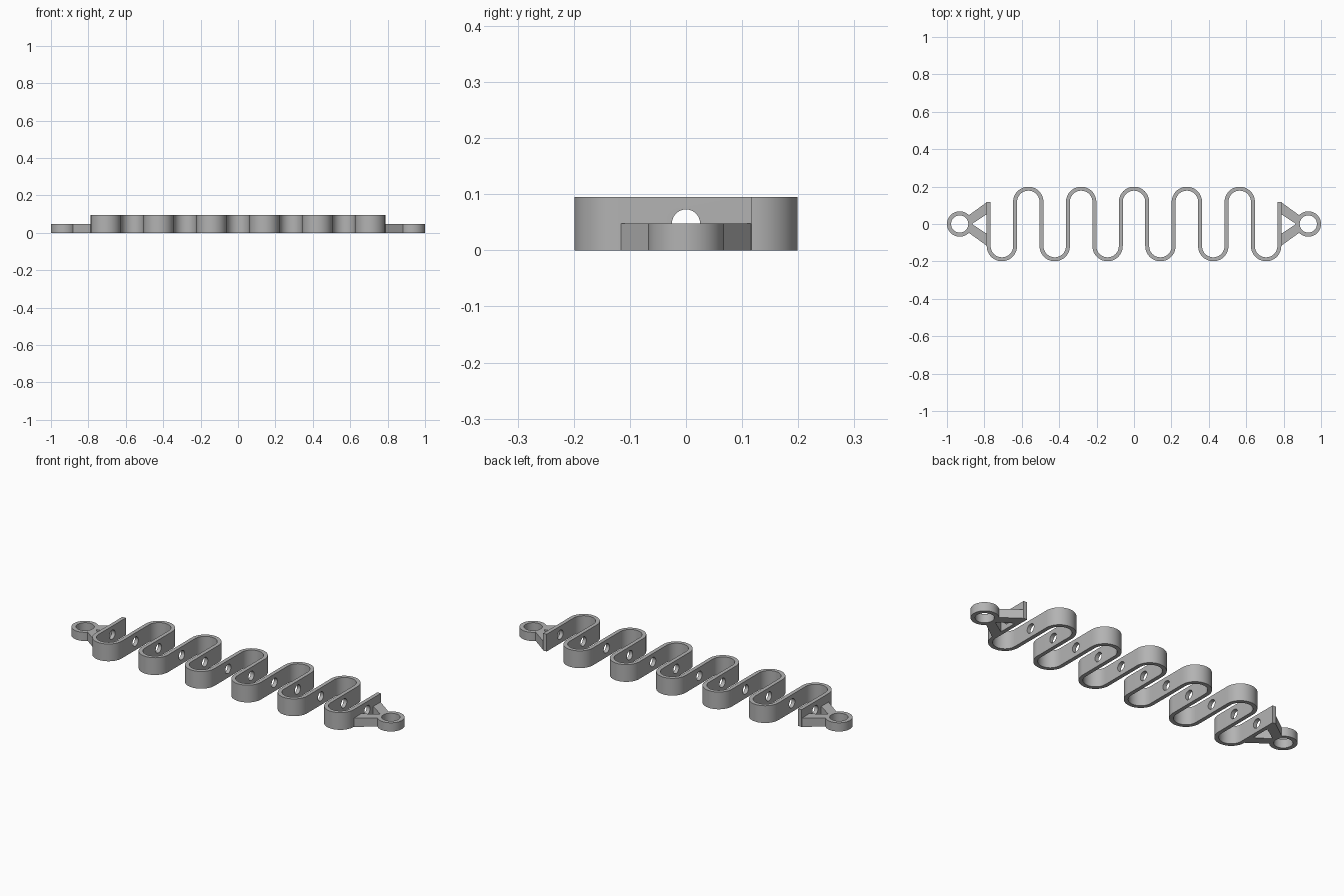
import bpy, bmesh, math
from mathutils import Vector

cube = bpy.data.objects.get("Cube")
if cube:
    bpy.data.objects.remove(cube, do_unlink=True)

PITCH = 1.554 / 11      # spacing of the straight walls
HALF = 0.0105           # half of the strip thickness
BEND_Y = 0.118          # where the bends begin
HEIGHT = 0.095
LOW = 0.048             # height of the end fittings
RING_X, RING_R, HOLE_R = 0.932, 0.068, 0.046

grey = bpy.data.materials.new("plain_grey")
grey.use_nodes = True
grey.diffuse_color = (0.45, 0.45, 0.45, 1)
grey.node_tree.nodes["Principled BSDF"].inputs["Base Color"].default_value = grey.diffuse_color


def finish(bm, name):
    bmesh.ops.recalc_face_normals(bm, faces=bm.faces)
    mesh = bpy.data.meshes.new(name)
    bm.to_mesh(mesh)
    bm.free()
    mesh.materials.append(grey)
    obj = bpy.data.objects.new(name, mesh)
    bpy.context.collection.objects.link(obj)
    return obj


def smooth(obj):
    bpy.ops.object.select_all(action="DESELECT")
    obj.select_set(True)
    bpy.context.view_layer.objects.active = obj
    bpy.ops.object.shade_smooth_by_angle(angle=math.radians(30))


def band(name, side_a, side_b, height, closed=False):
    """Solid strip between two matching outlines, from the floor up."""
    bm = bmesh.new()
    rows = [[bm.verts.new((p[0], p[1], z)) for p in side]
            for side, z in ((side_a, 0), (side_b, 0), (side_b, height), (side_a, height))]
    n = len(side_a)
    for i in range(n if closed else n - 1):
        j = (i + 1) % n
        for k in range(4):
            a, b = rows[k], rows[(k + 1) % 4]
            bm.faces.new((a[i], a[j], b[j], b[i]))
    if not closed:
        bm.faces.new([r[0] for r in rows])
        bm.faces.new([r[-1] for r in rows])
    return finish(bm, name)


# Serpentine strip: a centre path with normals, offset to both sides
STEPS = 24
path = [(Vector((-5.5 * PITCH, BEND_Y)), Vector((1, 0)))]
for i in range(11):
    s = -1 if i % 2 == 0 else 1
    centre = Vector(((i - 5) * PITCH, s * BEND_Y))
    for k in range(STEPS + 1):
        a = math.pi * (1 - k / STEPS)
        radial = Vector((math.cos(a), s * math.sin(a)))
        path.append((centre + radial * PITCH / 2, radial * s))
path.append((Vector((5.5 * PITCH, BEND_Y)), Vector((-1, 0))))
# the first and last normals follow the neighbouring bends
path[0] = (path[0][0], path[1][1])
path[-1] = (path[-1][0], path[-2][1])
strip = band("serpentine_strip", [p + n * HALF for p, n in path],
             [p - n * HALF for p, n in path], HEIGHT)

# Round hole through every wall
bpy.ops.mesh.primitive_cylinder_add(vertices=32, radius=0.025, depth=1.8,
                                    location=(0, 0, LOW), rotation=(0, math.pi / 2, 0))
cutter = bpy.context.object
cutter.name = "hole_cutter"
cutter.data.materials.append(grey)
mod = strip.modifiers.new("wall_holes", "BOOLEAN")
mod.operation = "DIFFERENCE"
mod.solver = "EXACT"
mod.object = cutter
bpy.context.view_layer.objects.active = strip
bpy.ops.object.modifier_apply(modifier=mod.name)
bpy.data.objects.remove(cutter, do_unlink=True)
smooth(strip)

# End fittings: ring and two splayed arms on each end
for side, label in ((1, "left"), (-1, "right")):
    circle = [Vector((math.cos(t), math.sin(t)))
              for t in (2 * math.pi * k / 48 for k in range(48))]
    hub = Vector((side * RING_X, 0))
    ring = band(label + "_ring", [hub + c * RING_R for c in circle],
                [hub + c * HOLE_R for c in circle], LOW, closed=True)
    smooth(ring)
    for s, place in ((1, "back"), (-1, "front")):
        outer = [(side * 0.883, s * 0.047), (side * 0.785, s * BEND_Y)]
        inner = [(side * 0.867, 0), (side * 0.785, s * 0.054)]
        band(f"{label}_{place}_arm", outer, inner, LOW)
